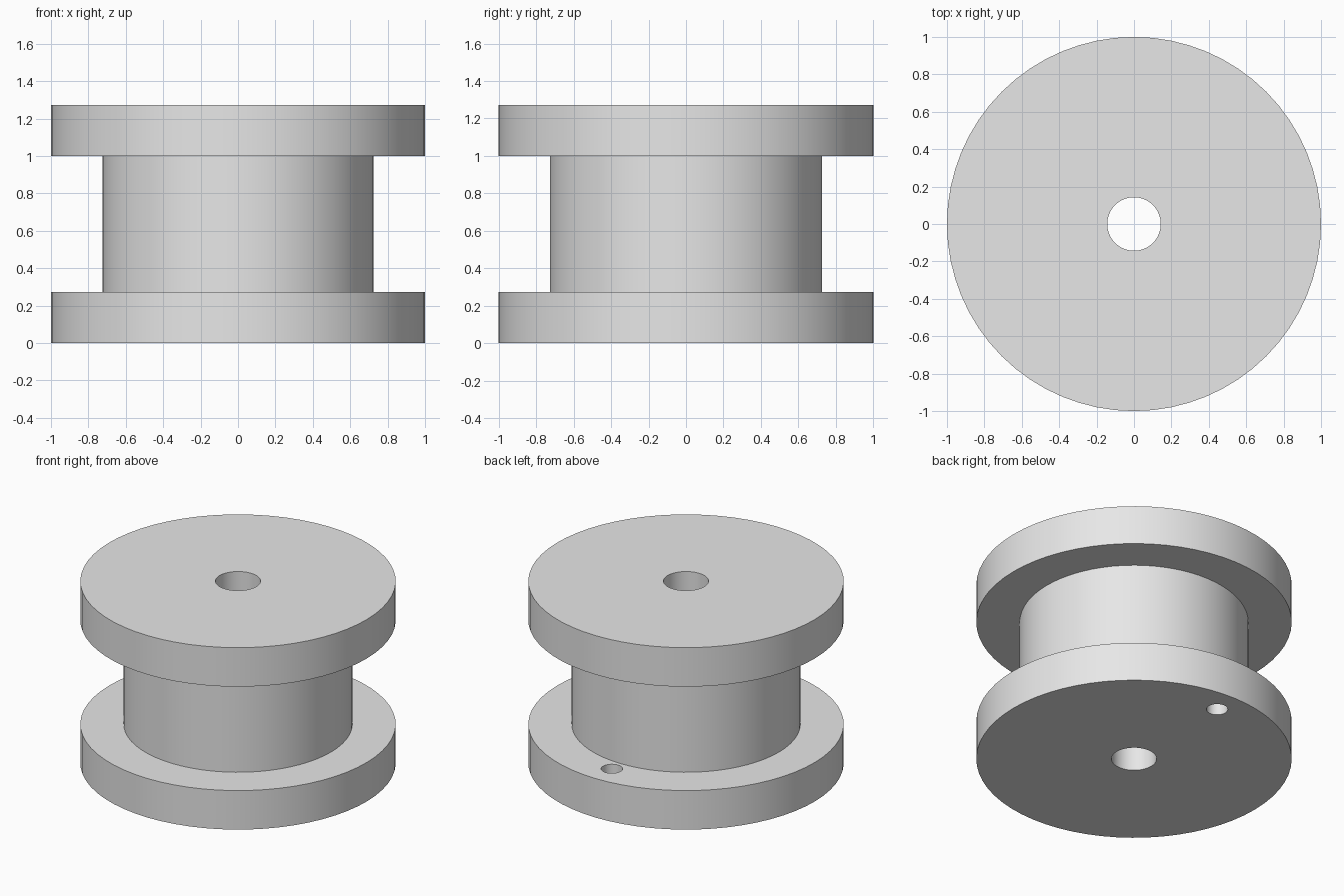
import bpy, bmesh, math

if "Cube" in bpy.data.objects:
    bpy.data.objects.remove(bpy.data.objects["Cube"], do_unlink=True)

SEGMENTS = 64
FLANGE_R, CORE_R, BORE_R = 1.0, 0.725, 0.143
FLANGE_H, HEIGHT = 0.273, 1.273
PIN_R, PIN_Y = 0.068, 0.82

grey = bpy.data.materials.new("plain grey")
grey.use_nodes = True
grey.diffuse_color = (0.8, 0.8, 0.8, 1)
grey.node_tree.nodes["Principled BSDF"].inputs["Base Color"].default_value = (0.8, 0.8, 0.8, 1)


def lathe(name, profile, segments=SEGMENTS):
    """Revolve a closed (radius, height) profile around the z axis."""
    bm = bmesh.new()
    rings = []
    for i in range(segments):
        a = math.tau * i / segments
        rings.append([bm.verts.new((r * math.cos(a), r * math.sin(a), z)) for r, z in profile])
    n = len(profile)
    for i, ring in enumerate(rings):
        after = rings[(i + 1) % segments]
        for j in range(n):
            k = (j + 1) % n
            bm.faces.new((ring[j], after[j], after[k], ring[k]))
    bmesh.ops.recalc_face_normals(bm, faces=bm.faces)
    mesh = bpy.data.meshes.new(name)
    bm.to_mesh(mesh)
    bm.free()
    mesh.materials.append(grey)
    obj = bpy.data.objects.new(name, mesh)
    bpy.context.collection.objects.link(obj)
    return obj


# Spool: two flanges joined by a core, with a bore right through
top = HEIGHT - FLANGE_H
spool = lathe("spool", [
    (BORE_R, 0), (FLANGE_R, 0), (FLANGE_R, FLANGE_H), (CORE_R, FLANGE_H),
    (CORE_R, top), (FLANGE_R, top), (FLANGE_R, HEIGHT), (BORE_R, HEIGHT),
])

# Small pin hole through the lower flange only
bpy.ops.mesh.primitive_cylinder_add(vertices=32, radius=PIN_R, depth=FLANGE_H * 2,
                                    location=(0, PIN_Y, FLANGE_H / 2))
cutter = bpy.context.object
cutter.name = "pin_hole_cutter"
cutter.hide_render = True
cutter.data.materials.append(grey)

cut = spool.modifiers.new("pin hole", 'BOOLEAN')
cut.operation = 'DIFFERENCE'
cut.solver = 'EXACT'
cut.object = cutter

bpy.ops.object.select_all(action='DESELECT')
spool.select_set(True)
bpy.context.view_layer.objects.active = spool
bpy.ops.object.modifier_apply(modifier=cut.name)
bpy.data.objects.remove(cutter, do_unlink=True)

# Round walls smooth, rims crisp
bpy.ops.object.shade_smooth_by_angle(angle=math.radians(30))
